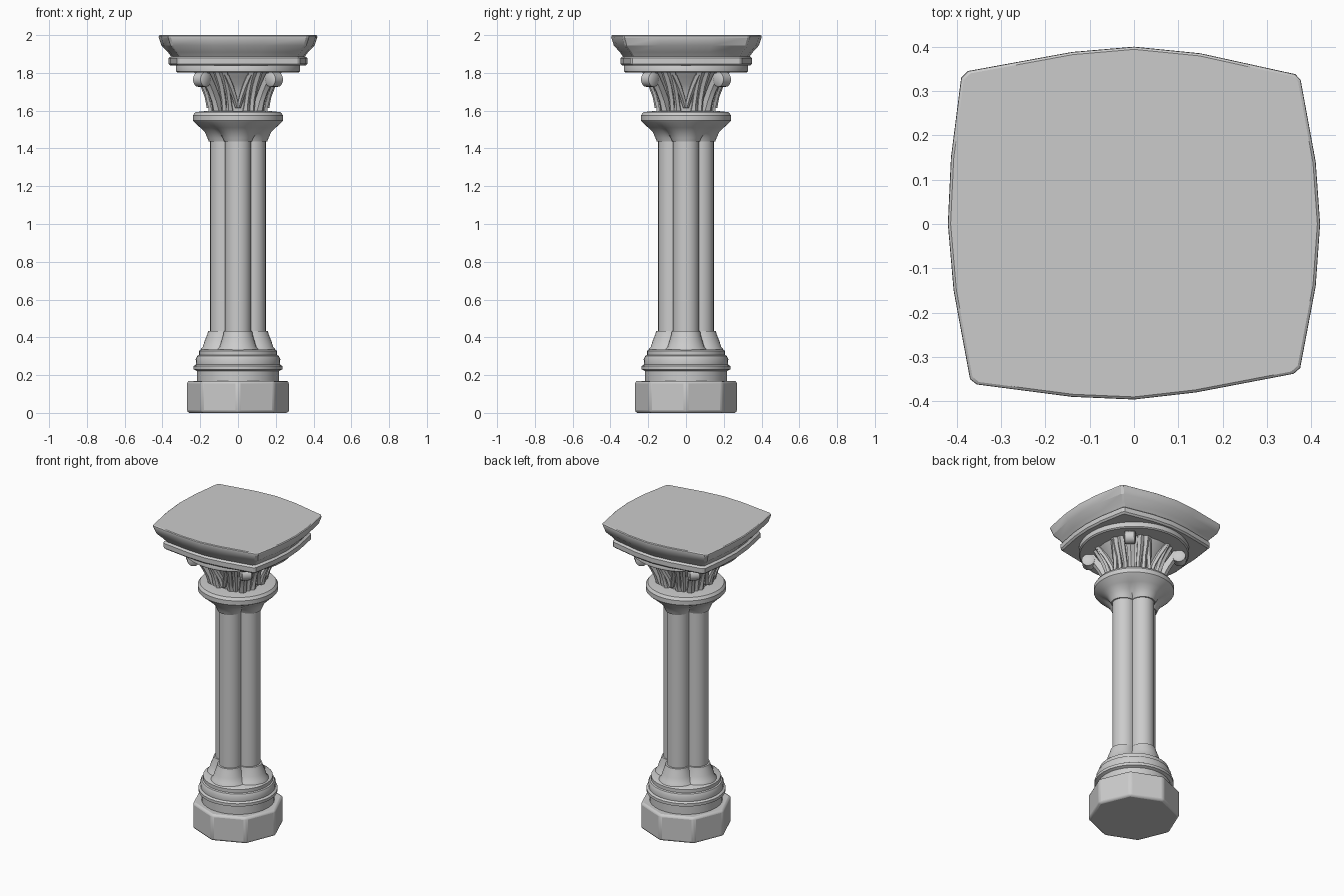
import bpy, bmesh, math
from mathutils import Vector

if "Cube" in bpy.data.objects:
    bpy.data.objects.remove(bpy.data.objects["Cube"])


def finish(name, bm, angle=35, bevel=0):
    bmesh.ops.recalc_face_normals(bm, faces=bm.faces)
    me = bpy.data.meshes.new(name)
    bm.to_mesh(me)
    bm.free()
    ob = bpy.data.objects.new(name, me)
    bpy.context.collection.objects.link(ob)
    bpy.ops.object.select_all(action='DESELECT')
    ob.select_set(True)
    bpy.context.view_layer.objects.active = ob
    bpy.ops.object.shade_smooth_by_angle(angle=math.radians(angle))
    if bevel:
        m = ob.modifiers.new("soft_edges", 'BEVEL')
        m.width, m.segments = bevel, 2
    return ob


def skin(bm, loops):
    """Join a list of equal-length point loops and cap both ends."""
    rows = [[bm.verts.new(p) for p in loop] for loop in loops]
    n = len(rows[0])
    for a, b in zip(rows, rows[1:]):
        for i in range(n):
            j = (i + 1) % n
            bm.faces.new((a[i], a[j], b[j], b[i]))
    bm.faces.new(rows[0][::-1])
    bm.faces.new(rows[-1])


def lobed(theta, c=0.077, r=0.07):
    """Radius of the four-lobed shaft section, scaled to 1 at the lobe tips."""
    phi = (theta + math.pi / 4) % (math.pi / 2) - math.pi / 4
    return (c * math.cos(phi) + math.sqrt(r * r - (c * math.sin(phi)) ** 2)) / (c + r)


def turned(name, rows, n, **kw):
    """rows: (z, radius, lobing 0..1)"""
    bm = bmesh.new()
    loops = []
    for z, rad, k in rows:
        loop = []
        for i in range(n):
            t = 2 * math.pi * i / n
            r = rad * (1 - k + k * lobed(t))
            loop.append((r * math.cos(t), r * math.sin(t), z))
        loops.append(loop)
    skin(bm, loops)
    return finish(name, bm, **kw)


# Base: octagonal plinth, round mouldings, lobed flare
turned("plinth", [(0, .272, 0), (.17, .272, 0)], 8, bevel=.014)
turned("base_mouldings", [(.165, .217, 0), (.222, .217, 0), (.23, .235, 0), (.248, .235, 0),
                          (.256, .222, 0), (.285, .224, 0), (.302, .216, 0), (.306, .207, 0),
                          (.328, .207, 0), (.335, .195, 0)], 32)
turned("base_flare", [(.32, .2, .6), (.337, .197, .7), (.35, .186, .8), (.38, .177, .9),
                      (.415, .163, 1), (.433, .158, 1), (.434, .147, 1)], 64)

# Four-lobed shaft
turned("shaft", [(.42, .147, 1), (1.45, .147, 1)], 64)

# Collar under the capital, lobed below and round above
turned("collar", [(1.438, .155, 1), (1.455, .162, .9), (1.485, .175, .6), (1.51, .2, .25),
                  (1.54, .232, 0), (1.547, .238, 0), (1.575, .238, 0), (1.592, .226, 0),
                  (1.597, .18, 0)], 64)

# Capital bell and round ring under the abacus
turned("capital_bell", [(1.58, .135, 0), (1.68, .148, 0), (1.74, .178, 0),
                        (1.78, .21, 0), (1.81, .23, 0)], 32)
turned("capital_ring", [(1.802, .32, 0), (1.808, .328, 0), (1.838, .328, 0), (1.85, .32, 0)], 40)


def leaf_radius(z):
    pts = [(1.58, .156), (1.66, .169), (1.72, .193), (1.76, .218), (1.81, .245)]
    for (z0, r0), (z1, r1) in zip(pts, pts[1:]):
        if z <= z1:
            return r0 + (r1 - r0) * (z - z0) / (z1 - z0)
    return pts[-1][1]


def ribbon(bm, face_angle, path, swell=0.0):
    """Strip on the bell; path: (sideways offset, z, width)."""
    loops = []
    for u, z, w in path:
        r = leaf_radius(z) + swell * (.35 + max(0, z - 1.6) * 3.5)
        loop = []
        for du, rr in ((-w / 2, r - .05), (w / 2, r - .05), (w / 2, r - .008),
                       (0, r + .004), (-w / 2, r - .008)):
            t = face_angle + (u + du) / r
            loop.append((rr * math.cos(t), rr * math.sin(t), z))
        loops.append(loop)
    skin(bm, loops)


# Leaf ribs on each side and scrolled stalks on the diagonals
ribs, stalks, scrolls = bmesh.new(), bmesh.new(), bmesh.new()
for q in range(4):
    a = q * math.pi / 2
    for s in (-1, 1):
        ribbon(ribs, a, [(s * .05, 1.59, .045), (s * .05, 1.63, .028), (s * .06, 1.7, .028),
                         (s * .072, 1.76, .036), (s * .085, 1.805, .05)])
        ribbon(ribs, a, [(s * .005, 1.615, .022), (s * .02, 1.67, .028),
                         (s * .042, 1.73, .032), (s * .07, 1.79, .036)])
        ribbon(ribs, a + math.pi / 4, [(s * .042, 1.59, .03), (s * .045, 1.66, .03),
                                       (s * .055, 1.73, .036), (s * .065, 1.805, .04)])
    d = a + math.pi / 4
    ribbon(stalks, d, [(0, 1.59, .05), (0, 1.65, .04), (0, 1.7, .042),
                       (0, 1.745, .052), (0, 1.8, .06)], swell=.045)
    out = Vector((math.cos(d), math.sin(d), 0))
    side = Vector((-out.y, out.x, 0))
    mid = out * .27 + Vector((0, 0, 1.765))
    loops = []
    for off, rad in ((-.034, .03), (-.028, .039), (.028, .039), (.034, .03)):
        loops.append([mid + side * off + out * (rad * math.cos(t)) + Vector((0, 0, rad * math.sin(t)))
                      for t in (2 * math.pi * i / 16 for i in range(16))])
    skin(scrolls, loops)
finish("leaf_ribs", ribs)
finish("corner_stalks", stalks)
finish("corner_scrolls", scrolls)

# Abacus: bulging, slightly uneven square stepping outward to the top
outline = [(.42, 0), (.41, .14), (.376, .325), (.364, .338), (.15, .385), (0, .4), (-.14, .388),
           (-.375, .345), (-.39, .33), (-.413, .15), (-.42, 0), (-.407, -.15), (-.37, -.35),
           (-.355, -.362), (-.14, -.39), (0, -.396), (.14, -.38), (.36, -.338), (.375, -.325),
           (.41, -.14)]
steps = [(1.838, .85), (1.848, .875), (1.878, .875), (1.888, .845), (1.91, .885),
         (1.945, .965), (1.988, 1), (1.996, .998), (2.0, .985)]
bm = bmesh.new()
skin(bm, [[(x * s, y * s, z) for x, y in outline] for z, s in steps])
finish("abacus", bm, angle=25)
